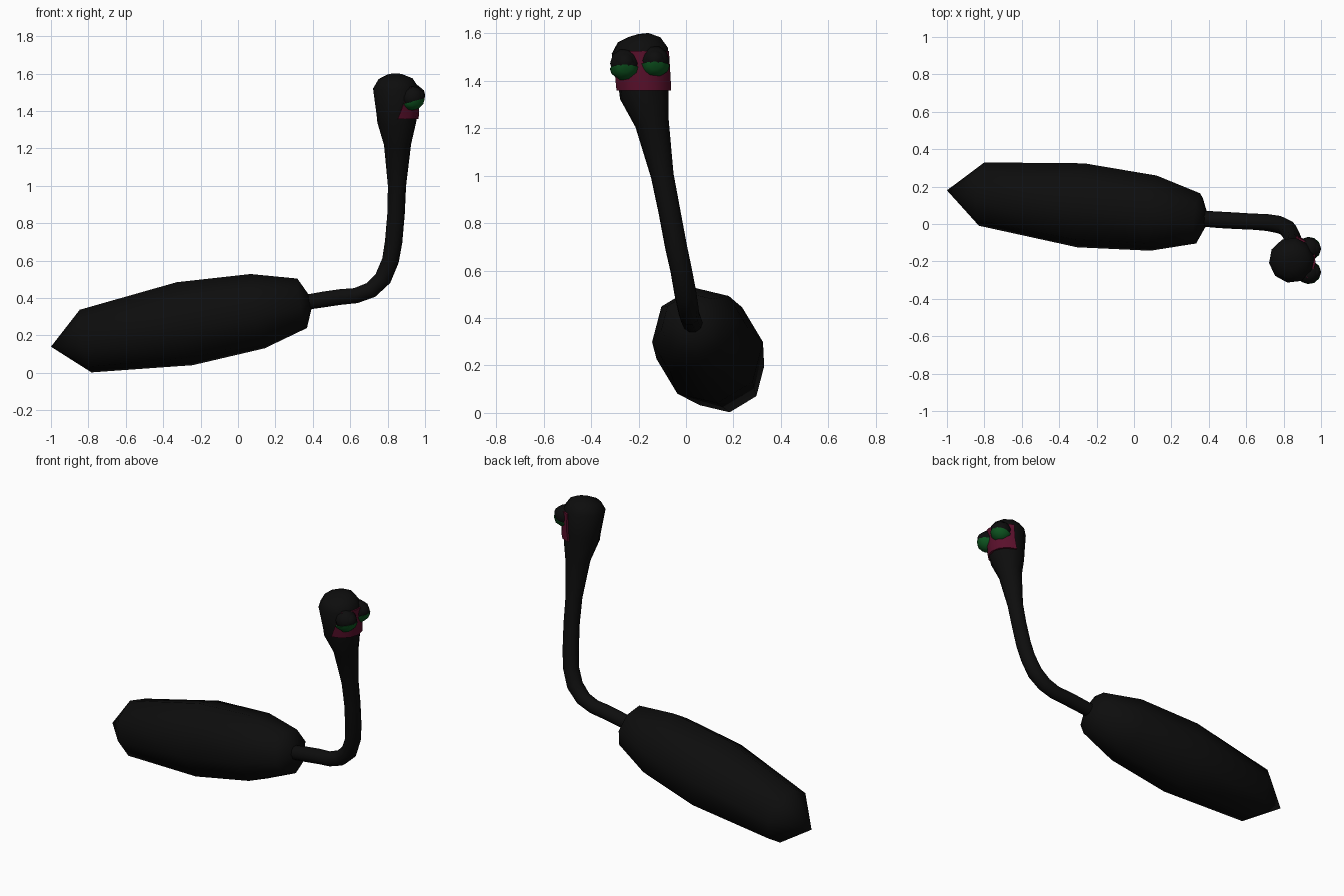
import bpy, bmesh, math
from mathutils import Vector

if "Cube" in bpy.data.objects:
    bpy.data.objects.remove(bpy.data.objects["Cube"])


def material(name, rgb):
    m = bpy.data.materials.new(name)
    m.diffuse_color = (*rgb, 1)
    m.use_nodes = True
    m.node_tree.nodes["Principled BSDF"].inputs["Base Color"].default_value = m.diffuse_color
    return m


BLACK = material("black", (0.004, 0.004, 0.004))
GREEN = material("green", (0.004, 0.09, 0.014))
PINK = material("dark pink", (0.10, 0.005, 0.024))


def finish(bm, name, mat, angle):
    bmesh.ops.recalc_face_normals(bm, faces=bm.faces)
    me = bpy.data.meshes.new(name)
    bm.to_mesh(me)
    bm.free()
    me.materials.append(mat)
    ob = bpy.data.objects.new(name, me)
    bpy.context.collection.objects.link(ob)
    bpy.ops.object.select_all(action='DESELECT')
    ob.select_set(True)
    bpy.context.view_layer.objects.active = ob
    bpy.ops.object.shade_smooth_by_angle(angle=math.radians(angle))
    return ob


def loft(name, stations, sides, phase, mat, angle, square=False):
    """Rings (x, y, z, radius) swept along a path; radius 0 makes a point."""
    bm = bmesh.new()
    pts = [Vector(s[:3]) for s in stations]
    side, old, rings = Vector((0, 1, 0)), None, []
    for i, p in enumerate(pts):
        t = (pts[min(i + 1, len(pts) - 1)] - pts[max(i - 1, 0)]).normalized()
        if old:
            side = old.rotation_difference(t) @ side
        side = (side - t * side.dot(t)).normalized()
        old, up, r = t, t.cross(side), stations[i][3]
        if r == 0:
            rings.append([bm.verts.new(p)] * sides)
            continue
        ang = [phase + math.tau * k / sides for k in range(sides)]
        rings.append([bm.verts.new(p + r * (math.cos(a) * side + math.sin(a) * up)) for a in ang])
    for a, b in zip(rings, rings[1:]):
        for k in range(sides):
            j = (k + 1) % sides
            bm.faces.new(list(dict.fromkeys((a[k], a[j], b[j], b[k]))))
    for r in (rings[0], rings[-1]):
        if r[0] is not r[1]:
            bm.faces.new(r)
    return finish(bm, name, mat, angle)


# Long faceted body with a pointed tail
loft("body", [(-1.0, 0.18, 0.14, 0), (-0.815, 0.16, 0.17, 0.172),
              (-0.285, 0.10, 0.263, 0.228), (0.105, 0.058, 0.33, 0.204),
              (0.343, 0.03, 0.372, 0.136), (0.385, 0.028, 0.38, 0.04)],
     8, math.radians(8), BLACK, 50)

# Thin neck curving upwards and swelling into the head
loft("neck_and_head", [
    (0.35, 0.03, 0.375, 0.042), (0.46, 0.022, 0.393, 0.044), (0.55, 0.017, 0.406, 0.044),
    (0.63, 0.013, 0.413, 0.043), (0.71, 0.008, 0.443, 0.045), (0.775, -0.003, 0.505, 0.047),
    (0.815, -0.02, 0.60, 0.046), (0.832, -0.042, 0.70, 0.047), (0.845, -0.07, 0.85, 0.047),
    (0.85, -0.10, 1.0, 0.049), (0.853, -0.143, 1.22, 0.073), (0.85, -0.176, 1.345, 0.106),
    (0.847, -0.18, 1.385, 0.107), (0.843, -0.194, 1.525, 0.122),
    (0.842, -0.198, 1.572, 0.092), (0.842, -0.202, 1.592, 0.045), (0.842, -0.203, 1.596, 0)],
    10, 0, BLACK, 60)

# Curved face plate around the front of the head
bm = bmesh.new()
rows = []
for cx, cy, z, r, lo, hi in ((0.85, -0.177, 1.358, 0.116, -88, 82),
                             (0.848, -0.183, 1.425, 0.121, -74, 76),
                             (0.845, -0.193, 1.525, 0.126, -50, 74)):
    row = []
    for radius in (r, r - 0.025):
        for k in range(7):
            a = math.radians(lo + (hi - lo) * k / 6)
            row.append(bm.verts.new((cx + radius * math.cos(a), cy + radius * math.sin(a), z)))
    rows.append(row[:7] + row[:6:-1])
for a, b in zip(rows, rows[1:]):
    for k in range(14):
        j = (k + 1) % 14
        bm.faces.new((a[k], a[j], b[j], b[k]))
for row in (rows[0], rows[-1]):
    for k in range(6):
        bm.faces.new((row[k], row[k + 1], row[12 - k], row[13 - k]))
finish(bm, "face_plate", PINK, 40)


def ball(name, centre, radius, mat, cut=None):
    """Low-poly ball facing +x; cut keeps the part below that local height."""
    bm = bmesh.new()
    bmesh.ops.create_uvsphere(bm, u_segments=10, v_segments=6, radius=radius)
    for v in bm.verts:
        v.co = Vector((v.co.z, v.co.y, v.co.x))
    if cut is not None:
        geom = bm.verts[:] + bm.edges[:] + bm.faces[:]
        bmesh.ops.bisect_plane(bm, geom=geom, plane_co=(0, 0, cut),
                               plane_no=(-0.25, 0, 1), clear_outer=True)
        bmesh.ops.holes_fill(bm, edges=[e for e in bm.edges if e.is_boundary])
    bmesh.ops.translate(bm, verts=bm.verts, vec=centre)
    finish(bm, name, mat, 35)


# Eyes with raised pupils and green lower lids
for label, y, z in (("left", -0.132, 1.485), ("right", -0.258, 1.473)):
    ball(label + "_eye", (0.933, y, z), 0.062, BLACK)
    ball(label + "_pupil", (0.955, y, z + 0.004), 0.045, BLACK)
    ball(label + "_lower_lid", (0.93, y, z - 0.004), 0.069, GREEN, -0.018)
